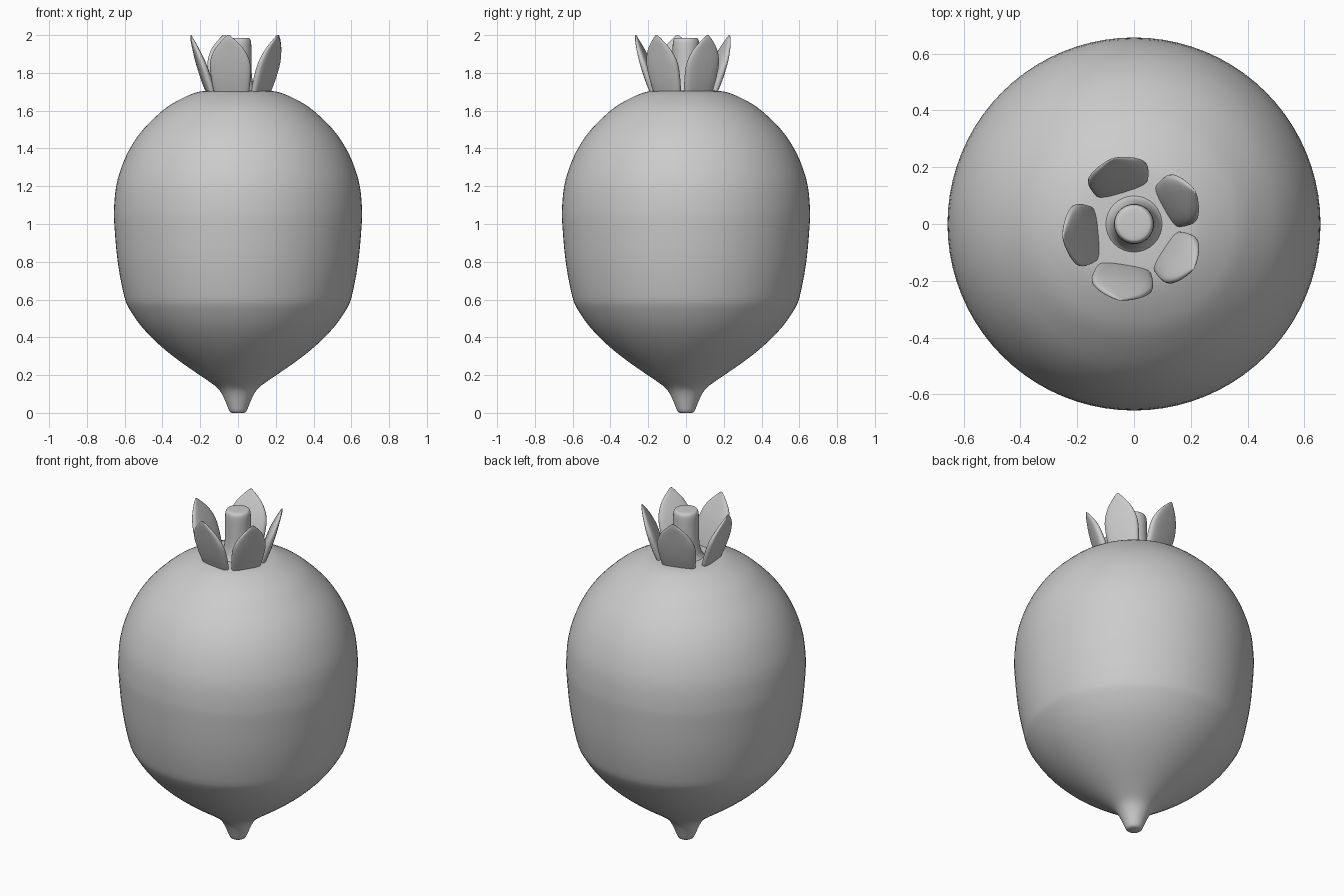
import bpy, bmesh, math
from mathutils import Vector

if "Cube" in bpy.data.objects:
    bpy.data.objects.remove(bpy.data.objects["Cube"])


def finish(name, bm, angle):
    bmesh.ops.remove_doubles(bm, verts=bm.verts, dist=1e-5)
    bmesh.ops.recalc_face_normals(bm, faces=bm.faces)
    mesh = bpy.data.meshes.new(name)
    bm.to_mesh(mesh)
    bm.free()
    ob = bpy.data.objects.new(name, mesh)
    bpy.context.collection.objects.link(ob)
    bpy.ops.object.select_all(action='DESELECT')
    ob.select_set(True)
    bpy.context.view_layer.objects.active = ob
    bpy.ops.object.shade_smooth_by_angle(angle=math.radians(angle))
    return ob


def smooth_rows(rows, n):
    # Catmull-Rom through rows of numbers
    out = []
    for i in range(len(rows) - 1):
        a, b, c, d = (Vector(rows[max(0, min(len(rows) - 1, i + k))]) for k in (-1, 0, 1, 2))
        for s in range(n):
            t = s / n
            out.append(0.5 * (2 * b + (c - a) * t + (2 * a - 5 * b + 4 * c - d) * t * t
                              + (3 * b - a - 3 * c + d) * t ** 3))
    out.append(Vector(rows[-1]))
    return out


def skin(bm, rings):
    # bridge successive closed rings and cap both ends
    loops = [[bm.verts.new(p) for p in ring] for ring in rings]
    n = len(loops[0])
    for a, b in zip(loops, loops[1:]):
        for i in range(n):
            j = (i + 1) % n
            bm.faces.new((a[i], a[j], b[j], b[i]))
    bm.faces.new(loops[0][::-1])
    bm.faces.new(loops[-1])


def lathe(name, profile, segs, n):
    bm = bmesh.new()
    rings = []
    for r, z in smooth_rows(profile, n):
        rings.append([(r * math.cos(2 * math.pi * i / segs),
                       r * math.sin(2 * math.pi * i / segs), z) for i in range(segs)])
    skin(bm, rings)
    return finish(name, bm, 60)


# Fruit body with a nipple at the bottom
lathe("fruit_body", [
    (0.032, 0.0), (0.045, 0.01), (0.062, 0.05), (0.085, 0.1), (0.112, 0.135),
    (0.17, 0.178), (0.29, 0.26), (0.405, 0.35), (0.505, 0.45), (0.575, 0.55),
    (0.603, 0.62), (0.637, 0.8), (0.655, 1.0), (0.656, 1.09), (0.645, 1.2),
    (0.617, 1.3), (0.572, 1.4), (0.503, 1.5), (0.4, 1.6), (0.325, 1.65),
    (0.24, 1.69), (0.18, 1.704), (0.09, 1.708), (0.02, 1.708)], 80, 3)

# Stem
lathe("stem", [(0.115, 1.695), (0.09, 1.72), (0.074, 1.78), (0.071, 1.87),
               (0.07, 1.955), (0.064, 1.978), (0.052, 1.985), (0.01, 1.986)], 32, 3)

# Leaf rows: height, inner offset, outer offset, half width
LEAF = [(1.68, 0.0, 0.04, 0.088), (1.76, 0.02, 0.072, 0.102), (1.85, 0.052, 0.1, 0.106),
        (1.92, 0.085, 0.118, 0.08), (1.97, 0.111, 0.13, 0.038), (2.0, 0.127, 0.133, 0.006)]


def leaf(name, x, y, degrees, width):
    a = math.radians(degrees)
    out = Vector((math.cos(a), math.sin(a), 0))
    side = Vector((-math.sin(a), math.cos(a), 0))
    bm = bmesh.new()
    rings = []
    for z, d0, d1, hw in smooth_rows(LEAF, 4):
        ring = []
        for i in range(24):
            t = 2 * math.pi * i / 24
            c, s = math.cos(t), math.sin(t)
            u = math.copysign(abs(c) ** 0.7, c) * hw * width
            v = (d0 + d1) / 2 + math.copysign(abs(s) ** 0.7, s) * (d1 - d0) / 2
            ring.append(Vector((x, y, z)) + side * u + out * v)
        rings.append(ring)
    skin(bm, rings)
    return finish(name, bm, 60)


# Crown of five leaves around the stem
for k, (x, y, deg, w) in enumerate([
        (-0.12, -0.033, 185, 1.03), (-0.03, -0.138, 261, 1.02), (0.1, -0.085, 327, 0.9),
        (0.1, 0.052, 29, 0.9), (-0.036, 0.105, 107, 1.02)]):
    leaf(f"leaf_{k + 1}", x, y, deg, w)
